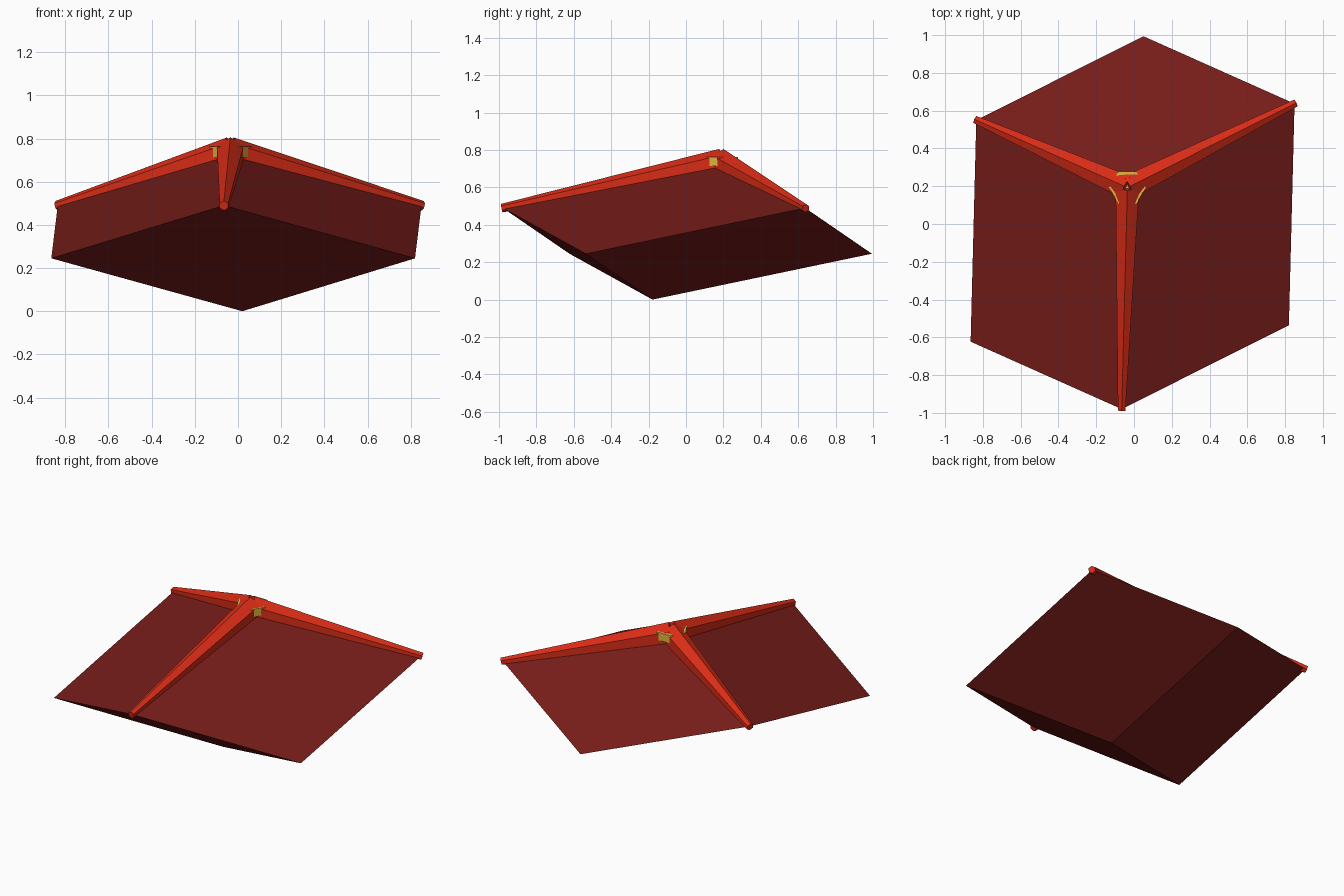
import bpy, bmesh, math
from mathutils import Vector, Matrix

if "Cube" in bpy.data.objects:
    bpy.data.objects.remove(bpy.data.objects["Cube"])


def material(name, rgb):
    m = bpy.data.materials.new(name)
    m.diffuse_color = (*rgb, 1)
    m.use_nodes = True
    m.node_tree.nodes["Principled BSDF"].inputs["Base Color"].default_value = m.diffuse_color
    return m


def add_object(name, bm, mat):
    bmesh.ops.recalc_face_normals(bm, faces=bm.faces)
    me = bpy.data.meshes.new(name)
    bm.to_mesh(me)
    bm.free()
    ob = bpy.data.objects.new(name, me)
    bpy.context.collection.objects.link(ob)
    me.materials.append(mat)
    return ob


dark = material("dark_red", (0.18, 0.012, 0.01))
red = material("bright_red", (0.7, 0.025, 0.008))
gold = material("gold", (0.75, 0.48, 0.05))

# Apex and the far ends of the three ribs
apex = Vector((-0.035, 0.193, 0.735))
ends = {
    "left_rib": Vector((-0.835, 0.55, 0.49)),
    "right_rib": Vector((0.85, 0.637, 0.49)),
    "front_rib": Vector((-0.065, -0.98, 0.49)),
}

# Body: a cube sheared so three edges run from the apex along the ribs
a, b, c = [e - apex for e in ends.values()]
bm = bmesh.new()
bmesh.ops.create_cube(bm, size=1)
for v in bm.verts:
    s = v.co + Vector((0.5, 0.5, 0.5))
    v.co = apex + a * s.x + b * s.y + c * s.z
add_object("canopy_body", bm, dark)

# Ribs: tapered six-sided bars, one corner uppermost
for name, end in ends.items():
    z = (end - apex).normalized()
    x = Vector((0, 0, 1)).cross(z).normalized()
    y = z.cross(x)
    bm = bmesh.new()
    rings = []
    for centre, r in ((apex, 0.072), (end + z * 0.006, 0.023)):
        ring = []
        for i in range(6):
            t = math.pi / 2 + i * math.pi / 3
            ring.append(bm.verts.new(centre + (x * math.cos(t) + y * math.sin(t)) * r))
        rings.append(ring)
    p, q = rings
    for i in range(6):
        j = (i + 1) % 6
        bm.faces.new((p[i], p[j], q[j], q[i]))
    bm.faces.new(p)
    bm.faces.new(q)
    add_object(name, bm, red)

# Hub: six-sided gold nut peeking out between the ribs
bm = bmesh.new()
bmesh.ops.create_cone(bm, cap_ends=True, segments=6, radius1=0.097, radius2=0.097, depth=0.05,
                      matrix=Matrix.Translation((apex.x, apex.y, 0.738)) @ Matrix.Rotation(math.pi / 6, 4, 'Z'))
# Turn so that flat sides face the gaps between ribs
if not any(abs(f.normal.y - 1) < 0.01 for f in bm.faces):
    bmesh.ops.rotate(bm, verts=bm.verts, cent=(apex.x, apex.y, 0), matrix=Matrix.Rotation(math.pi / 6, 3, 'Z'))
add_object("hub_nut", bm, gold)
